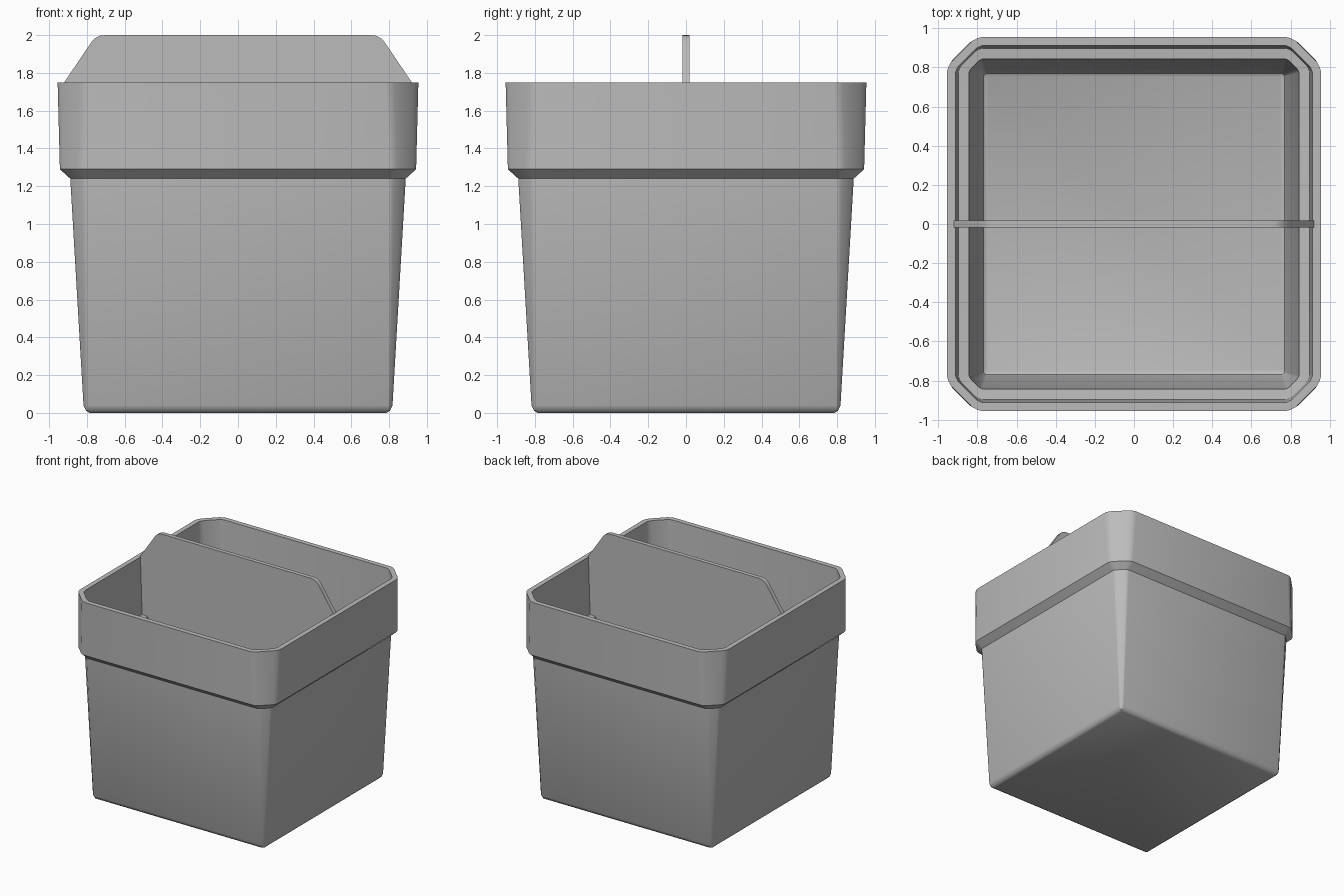
import bpy, bmesh, math

if "Cube" in bpy.data.objects:
    bpy.data.objects.remove(bpy.data.objects["Cube"])

gray = bpy.data.materials.new("light_gray_plastic")
gray.diffuse_color = (0.5, 0.5, 0.5, 1)
gray.use_nodes = True
gray.node_tree.nodes["Principled BSDF"].inputs["Base Color"].default_value = gray.diffuse_color


def make_object(name, bm):
    bmesh.ops.recalc_face_normals(bm, faces=bm.faces[:])
    mesh = bpy.data.meshes.new(name)
    bm.to_mesh(mesh)
    bm.free()
    mesh.materials.append(gray)
    obj = bpy.data.objects.new(name, mesh)
    bpy.context.collection.objects.link(obj)
    return obj


def shade(obj, degrees):
    bpy.ops.object.select_all(action='DESELECT')
    obj.select_set(True)
    bpy.context.view_layer.objects.active = obj
    bpy.ops.object.shade_smooth_by_angle(angle=math.radians(degrees))


def section(a, c):
    """Square of half-width a whose corners are cut by c and softly rounded."""
    corner = [(a, a - c), (a - 0.03 * c, a - 0.88 * c), (a - 0.12 * c, a - 0.72 * c),
              (a - 0.72 * c, a - 0.12 * c), (a - 0.88 * c, a - 0.03 * c), (a - c, a)]
    points = []
    for k in range(4):
        for x, y in corner:
            for _ in range(k):
                x, y = -y, x
            points.append((x, y))
    return points


# Container: rings (height, half-width, corner cut) from outer base, over the rim, to inner floor
rings = [
    (0.00, 0.785, 0.008), (0.012, 0.805, 0.014), (0.04, 0.818, 0.022),
    (1.24, 0.888, 0.09), (1.29, 0.943, 0.14), (1.75, 0.955, 0.175),
    (1.75, 0.913, 0.145), (1.26, 0.898, 0.125), (1.255, 0.843, 0.07),
    (0.08, 0.778, 0.02), (0.055, 0.77, 0.015), (0.045, 0.755, 0.01),
]
bm = bmesh.new()
loops = [[bm.verts.new((x, y, z)) for x, y in section(a, c)] for z, a, c in rings]
for low, high in zip(loops, loops[1:]):
    n = len(low)
    for i in range(n):
        j = (i + 1) % n
        bm.faces.new((low[i], low[j], high[j], high[i]))
bm.faces.new(loops[0])
bm.faces.new(loops[-1])
shade(make_object("container", bm), 35)

# Divider: thin plate with a raised, rounded top, stepped to rest on the inner ledge
half = [(0.77, 0.045), (0.843, 1.255), (0.90, 1.255), (0.92, 1.75), (0.795, 1.935),
        (0.775, 1.965), (0.755, 1.985), (0.73, 1.997), (0.70, 2.0)]
outline = half + [(-x, z) for x, z in reversed(half)]
bm = bmesh.new()
front = bm.faces.new([bm.verts.new((x, -0.018, z)) for x, z in outline])
extruded = bmesh.ops.extrude_face_region(bm, geom=[front], use_keep_orig=True)
for v in extruded["geom"]:
    if isinstance(v, bmesh.types.BMVert):
        v.co.y = 0.018
shade(make_object("divider", bm), 35)
